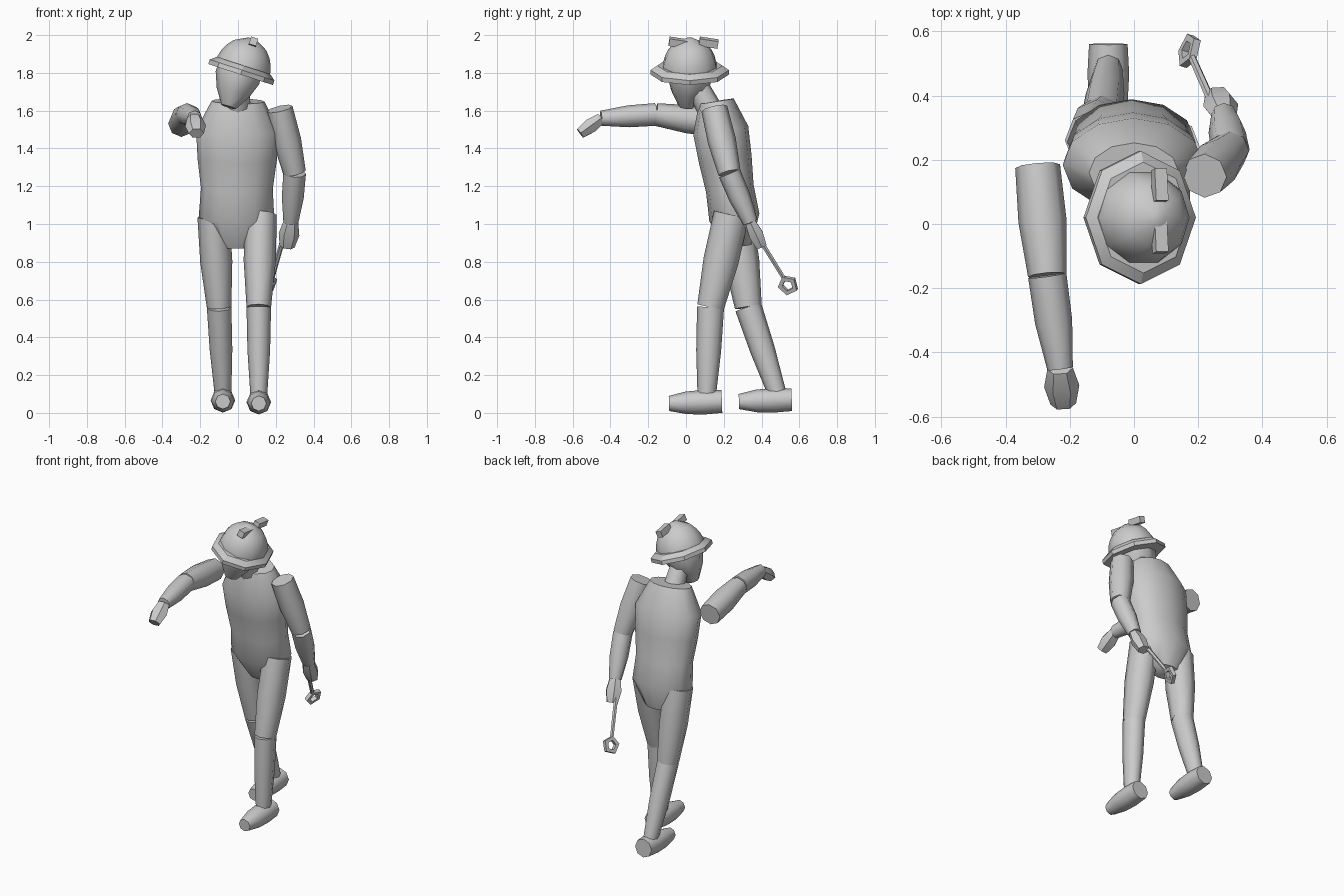
import bpy, bmesh
from math import pi, cos, sin, sqrt, radians
from mathutils import Vector, Matrix

if "Cube" in bpy.data.objects:
    bpy.data.objects.remove(bpy.data.objects["Cube"])

grey = bpy.data.materials.new("plain grey")
grey.use_nodes = True
tone = [.6] * 3 + [1]
grey.diffuse_color = tone
grey.node_tree.nodes["Principled BSDF"].inputs["Base Color"].default_value = tone


def finish(name, bm, sharp=50):
    """Turn a bmesh into an object, smooth except at sharp edges."""
    bmesh.ops.recalc_face_normals(bm, faces=bm.faces)
    for face in bm.faces:
        face.smooth = True
    for edge in bm.edges:
        edge.smooth = edge.calc_face_angle(pi) < radians(sharp)
    mesh = bpy.data.meshes.new(name)
    bm.to_mesh(mesh)
    bm.free()
    mesh.materials.append(grey)
    part = bpy.data.objects.new(name, mesh)
    bpy.context.collection.objects.link(part)


def bridge(bm, first, second):
    """Join two closed loops of vertices with quads."""
    for i in range(len(first)):
        bm.faces.new((first[i - 1], first[i], second[i], second[i - 1]))


def tube(name, start, end, radii, depth=1.0, sides=8, sharp=50):
    """Capped tube with evenly spaced rings; depth scales the second radius."""
    bm = bmesh.new()
    start, end = Vector(start), Vector(end)
    axis = (end - start).normalized()
    across = (Vector((1, 0, 0)) - axis * axis.x).normalized()
    deep = axis.cross(across) * depth
    loops = []
    for step, radius in enumerate(radii):
        centre = start.lerp(end, step / (len(radii) - 1))
        angles = [2 * pi * i / sides for i in range(sides)]
        loops.append([bm.verts.new(centre + (across * cos(a) + deep * sin(a)) * radius)
                      for a in angles])
    for lower, upper in zip(loops, loops[1:]):
        bridge(bm, lower, upper)
    bm.faces.new(loops[0])
    bm.faces.new(loops[-1])
    finish(name, bm, sharp)


# Torso leaning forward, from tapered pelvis to sloping shoulders
tube("torso", (-.01, .28, .88), (0, .16, 1.65), (.1, .2, .19, .21, .22, .14),
     depth=.67, sides=12, sharp=60)

# Neck and head, tipped to the model's right
tube("neck", (0, .15, 1.56), (0, .06, 1.73), (.07, .06))
tube("head", (-.05, 0, 1.62), (.02, .03, 1.85), (.04, .09, .12, .12), sharp=60)

# Helmet on its own tilted axis: flared brim, dome and two crest blocks
lean = radians(18)
hat_axis = Vector((sin(lean), 0, cos(lean)))
hat = Vector((.02, .02, 1.81))
tube("helmet_brim", hat - hat_axis * .02, hat + hat_axis * .03, (.18, .18, .15),
     depth=1.15, sharp=30)
profile = [sqrt(max(1 - (i / 5) ** 2, .02)) for i in range(6)]
tube("helmet_dome", hat, hat + hat_axis * .18, [.15 * r for r in profile],
     sides=10, sharp=60)
for name, y in (("front_crest", -.04), ("rear_crest", .12)):
    bm = bmesh.new()
    place = Matrix.Translation((.08, y, 1.96)) @ Matrix.Rotation(lean, 4, "Y")
    place @= Matrix.Rotation(-lean / 2, 4, "X")
    bmesh.ops.create_cube(bm, size=1, matrix=place @ Matrix.Diagonal((.04, .1, .04, 1)))
    finish(name, bm)

# Joints of the posed limbs: left arm hangs back, right arm reaches forward
arms = {
    "left": ((.22, .15, 1.61), (.3, .23, 1.27), (.28, .34, 1.01), (.26, .4, .88)),
    "right": ((-.3, .18, 1.53), (-.27, -.16, 1.58), (-.23, -.45, 1.56), (-.22, -.56, 1.48)),
}
for side, (shoulder, elbow, wrist, fingers) in arms.items():
    tube(side + "_upper_arm", shoulder, elbow, (.07, .075, .06))
    tube(side + "_forearm", elbow, wrist, (.06, .058, .04))
    tube(side + "_hand", wrist, fingers, (.04, .055, .04), depth=.8, sides=6)

# Left leg steps forward, right leg trails; shoes follow the ankles
legs = {
    "left": ((.12, .24, 1.05), (.11, .13, .56), (.11, .11, .1)),
    "right": ((-.13, .26, 1.04), (-.1, .33, .56), (-.08, .48, .11)),
}
for side, (hip, knee, ankle) in legs.items():
    tube(side + "_thigh", hip, knee, (.085, .085, .065), depth=1.1)
    tube(side + "_shin", knee, ankle, (.065, .06, .045), depth=1.1)
    foot = Vector(ankle)
    tube(side + "_shoe", foot + Vector((0, -.2, -.05)), foot + Vector((0, .08, -.04)),
         (.04, .06, .065, .06))

# Wrench: shaft held in the left hand, pentagonal ring at its end
grip, tip = Vector((.26, .34, 1)), Vector((.18, .52, .71))
tube("wrench_shaft", grip, tip, (.014, .012), sides=6)
normal = Vector((.8, -.25, -.35)).normalized()
shaft = tip - grip
shaft = (shaft - normal * shaft.dot(normal)).normalized()
cross = normal.cross(shaft)
bm = bmesh.new()
sections = []
for i in range(5):
    angle = pi + 2 * pi * i / 5
    out = shaft * cos(angle) + cross * sin(angle)
    corners = [out * .055, out * .03]
    lift = normal * .012
    offsets = (corners[0] + lift, corners[0] - lift, corners[1] - lift, corners[1] + lift)
    sections.append([bm.verts.new(tip + shaft * .04 + offset) for offset in offsets])
for i in range(5):
    bridge(bm, sections[i - 1], sections[i])
finish("wrench_ring", bm)
